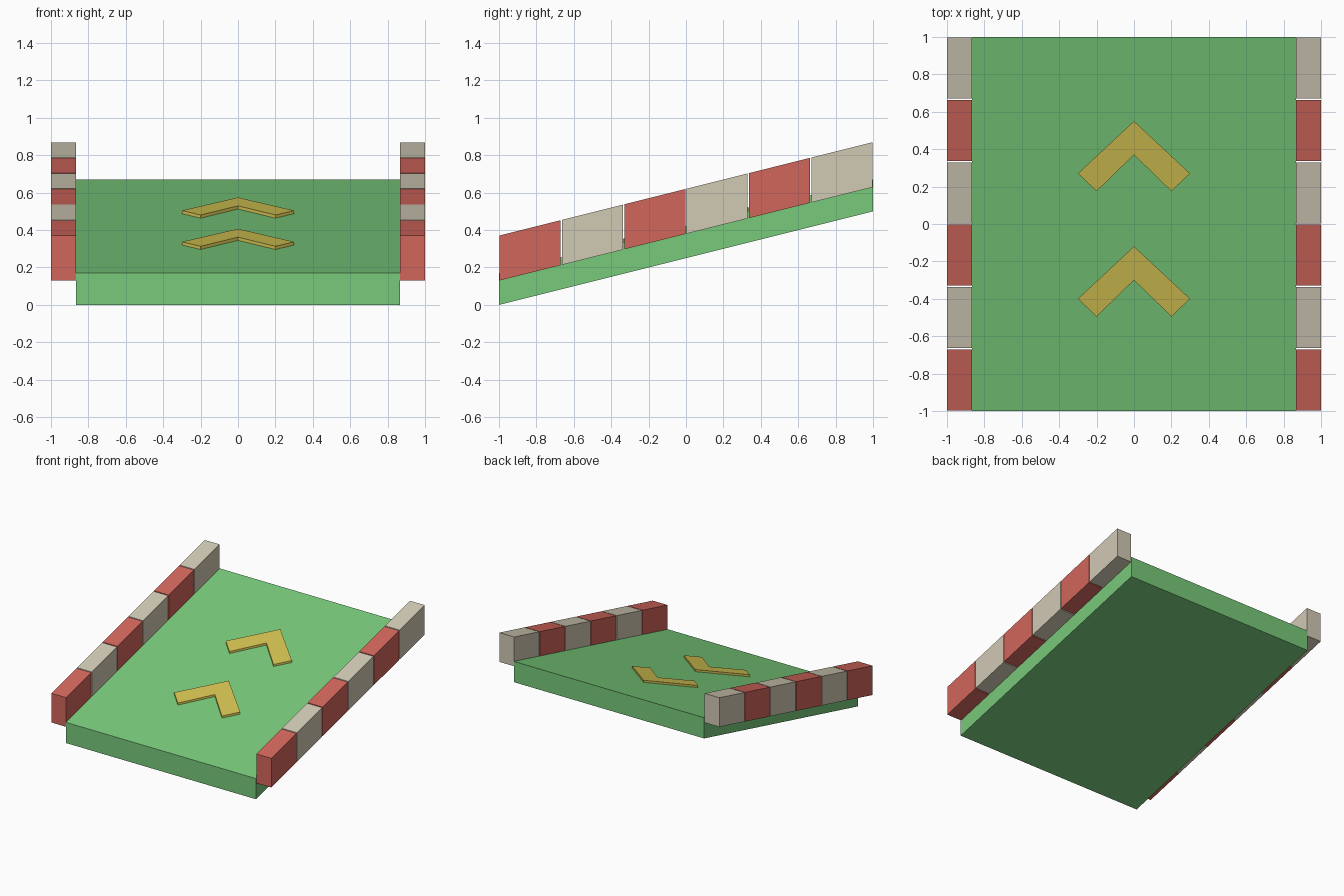
import bpy, bmesh

cube = bpy.data.objects.get("Cube")
if cube:
    bpy.data.objects.remove(cube, do_unlink=True)

SLOPE = 0.25
RAMP_HALF_WIDTH = 0.865
RAMP_THICKNESS = 0.17


def material(name, srgb):
    colour = [((c + 0.055) / 1.055) ** 2.4 for c in srgb] + [1]
    mat = bpy.data.materials.new(name)
    mat.use_nodes = True
    mat.diffuse_color = colour
    mat.node_tree.nodes["Principled BSDF"].inputs["Base Color"].default_value = colour
    return mat


green = material("ramp green", (0.47, 0.79, 0.48))
red = material("kerb red", (0.82, 0.40, 0.36))
cream = material("kerb cream", (0.82, 0.79, 0.71))
yellow = material("arrow yellow", (0.83, 0.76, 0.32))


def sloped_slab(name, outline, low, high, mat):
    """Extrude a plan outline upwards and shear it along the ramp slope."""
    bm = bmesh.new()
    rise = lambda y: SLOPE * (y + 1)
    base = bm.faces.new([bm.verts.new((x, y, low + rise(y))) for x, y in outline])
    top = bmesh.ops.extrude_face_region(bm, geom=[base], use_keep_orig=True)
    moved = [v for v in top["geom"] if isinstance(v, bmesh.types.BMVert)]
    bmesh.ops.translate(bm, verts=moved, vec=(0, 0, high - low))
    bmesh.ops.recalc_face_normals(bm, faces=bm.faces)
    mesh = bpy.data.meshes.new(name)
    bm.to_mesh(mesh)
    bm.free()
    mesh.materials.append(mat)
    obj = bpy.data.objects.new(name, mesh)
    bpy.context.collection.objects.link(obj)
    return obj


def rectangle(x0, x1, y0, y1):
    return [(x0, y0), (x1, y0), (x1, y1), (x0, y1)]


# Sloping deck
sloped_slab("ramp_deck", rectangle(-RAMP_HALF_WIDTH, RAMP_HALF_WIDTH, -1, 1),
            0, RAMP_THICKNESS, green)

# Alternating kerb blocks along both edges
COUNT = 6
PITCH = 2 / COUNT
GAP = 0.008
for side, sign in (("left", 1), ("right", -1)):
    for i in range(COUNT):
        y = -1 + i * PITCH
        x0, x1 = sorted((sign * RAMP_HALF_WIDTH, sign))
        sloped_slab(f"{side}_kerb_block_{i + 1}",
                    rectangle(x0, x1, y + GAP / 2, y + PITCH - GAP / 2),
                    0.13, 0.37, cream if i % 2 else red)

# Raised arrows pointing up the slope
chevron = [(0, 0), (-0.3, -0.28), (-0.2, -0.375), (0, -0.18), (0.2, -0.375), (0.3, -0.28)]
for name, apex in (("lower_arrow", -0.12), ("upper_arrow", 0.55)):
    sloped_slab(name, [(x, y + apex) for x, y in chevron],
                RAMP_THICKNESS - 0.005, RAMP_THICKNESS + 0.017, yellow)
